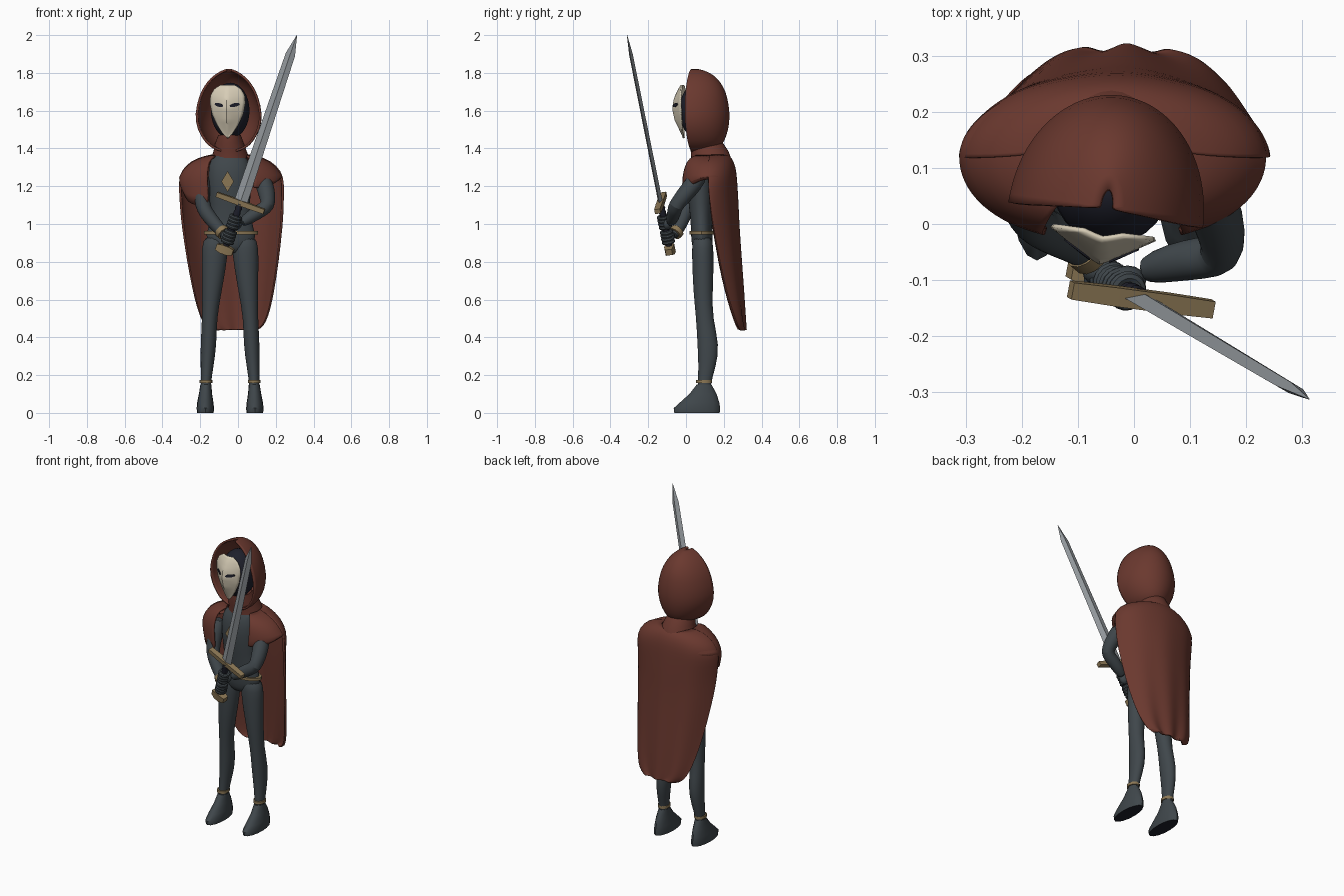
import bpy
from math import sin, cos, pi, radians
from mathutils import Vector as V, Matrix

if "Cube" in bpy.data.objects:
    bpy.data.objects.remove(bpy.data.objects["Cube"])


def material(name, r, g, b):
    m = bpy.data.materials.new(name)
    m.use_nodes = True
    m.diffuse_color = (r, g, b, 1)
    m.node_tree.nodes["Principled BSDF"].inputs["Base Color"].default_value = (r, g, b, 1)
    return m


RED = material("russet cloth", .145, .04, .028)
GREY = material("slate cloth", .05, .062, .07)
NAVY = material("dark navy", .013, .014, .024)
BONE = material("bone", .68, .61, .47)
GOLD = material("old gold", .26, .185, .09)
STEEL = material("steel", .31, .335, .355)


def finish(ob, mat, angle=40):
    ob.data.materials.append(mat)
    bpy.ops.object.select_all(action='DESELECT')
    ob.select_set(True)
    bpy.context.view_layer.objects.active = ob
    bpy.ops.object.shade_smooth_by_angle(angle=radians(angle))
    return ob


def skin(name, rows, mat, closed=True, thick=0, sub=0, angle=40):
    """Skin equal-length rows of points; closed rows get end caps."""
    n = len(rows[0])
    faces = []
    for i in range(len(rows) - 1):
        for j in range(n if closed else n - 1):
            k = (j + 1) % n
            faces.append((i * n + j, i * n + k, (i + 1) * n + k, (i + 1) * n + j))
    if closed:
        faces += [tuple(range(n))[::-1], tuple(range((len(rows) - 1) * n, len(rows) * n))]
    me = bpy.data.meshes.new(name)
    me.from_pydata([p for r in rows for p in r], [], faces)
    ob = bpy.data.objects.new(name, me)
    bpy.context.collection.objects.link(ob)
    bpy.context.view_layer.objects.active = ob
    ob.select_set(True)
    bpy.ops.object.mode_set(mode='EDIT')
    bpy.ops.mesh.select_all(action='SELECT')
    bpy.ops.mesh.normals_make_consistent(inside=False)
    bpy.ops.object.mode_set(mode='OBJECT')
    finish(ob, mat, angle)
    if sub:
        ob.modifiers.new("smooth", 'SUBSURF').levels = sub
        ob.modifiers["smooth"].render_levels = sub
    if thick:
        s = ob.modifiers.new("thickness", 'SOLIDIFY')
        s.thickness, s.offset = thick, 0
    return ob


def ring(c, ax, ay, n=16):
    return [V(c) + V(ax) * cos(2 * pi * i / n) + V(ay) * sin(2 * pi * i / n) for i in range(n)]


def stack(name, rings, mat, sub=1, n=16):
    """Horizontal ellipses given as x, y, z, rx, ry."""
    return skin(name, [ring((x, y, z), (a, 0, 0), (0, b, 0), n) for x, y, z, a, b in rings], mat, sub=sub)


def tube(name, pts, mat, sub=1, n=12):
    """Round limb through points given as x, y, z, radius."""
    rows = []
    for i, p in enumerate(pts):
        t = V(pts[min(i + 1, len(pts) - 1)][:3]) - V(pts[max(i - 1, 0)][:3])
        a = t.cross(V((.3, 1, .2))).normalized()
        rows.append(ring(p[:3], a * p[3], t.normalized().cross(a) * p[3], n))
    return skin(name, rows, mat, sub=sub)


def lerp(table, x):
    """Interpolate y in a list of (x, y) with falling x."""
    for (x0, y0), (x1, y1) in zip(table, table[1:]):
        if x >= x1:
            return y0 + (y1 - y0) * (x0 - x) / (x0 - x1)
    return table[-1][1]


# Body
MID = -.038
stack("torso", [(MID, .085, .84, .05, .035), (MID, .085, .88, .12, .055), (MID, .085, .94, .142, .06),
                (MID, .08, 1.03, .1, .056), (-.045, .075, 1.18, .115, .073), (-.045, .075, 1.28, .115, .072),
                (-.045, .08, 1.345, .105, .055), (-.045, .09, 1.375, .05, .045), (-.045, .09, 1.46, .045, .045)], GREY)
stack("belt", [(MID, .082, z, .143, .064) for z in (.945, .962)], GOLD, 0)
diamond = [V((-.055 + x, 0, 1.225 + z)) for x, z in ((0, .055), (.033, 0), (0, -.055), (-.033, 0))]
skin("chest_diamond", [[p + V((0, y, 0)) for p in diamond] for y in (-.004, .005)], GOLD)

# Legs and feet
for side, s in (("left", 1), ("right", -1)):
    def leg(rows):
        return [(-.042 + s * x, y, z, a, b) for x, y, z, a, b in rows]
    stack(side + "_leg", leg([(.075, .088, .94, .06, .05), (.08, .088, .88, .072, .058), (.085, .09, .78, .066, .058),
                              (.097, .09, .64, .053, .052), (.109, .097, .5, .039, .044), (.114, .12, .36, .044, .06),
                              (.122, .112, .24, .034, .046), (.128, .096, .16, .027, .035), (.128, .096, .1, .028, .037)]), GREY)
    stack(side + "_anklet", leg([(.128, .096, z, .034, .042) for z in (.158, .175)]), GOLD, 0)
    foot = stack(side + "_foot", leg([(.131, .058, 0, .044, .12), (.131, .058, .025, .046, .123), (.131, .072, .055, .043, .104),
                                      (.13, .09, .1, .035, .072), (.128, .096, .15, .029, .039)]), GREY, 0)
    foot.data.materials.append(NAVY)
    for f in foot.data.polygons:
        if f.normal.z < -.9:
            f.material_index = 1

# Arms
tube("left_arm", [(.115, .085, 1.28, .045), (.14, .04, 1.21, .05), (.158, -.02, 1.14, .046), (.158, -.055, 1.095, .042),
                  (.125, -.06, 1.075, .04), (.07, -.068, 1.04, .036), (.01, -.085, 1.0, .026)], GREY)
tube("right_arm", [(-.19, .09, 1.27, .045), (-.195, .05, 1.18, .048), (-.188, .015, 1.1, .042), (-.17, -.005, 1.06, .04),
                   (-.13, -.025, 1.01, .038), (-.09, -.045, .965, .033), (-.065, -.07, .935, .026)], GREY)
tube("right_bracelet", [(-.09, -.045, .965, .038), (-.075, -.06, .948, .036)], GOLD, 0)

# Sword
pommel, tip = V((-.07, -.085, .865)), V((.312, -.312, 2))
d = (tip - pommel).normalized()
g = V((.25, -.035, -.08))
g = (g - d * g.dot(d)).normalized()
n = d.cross(g)
length = (tip - pommel).length


def on_sword(s):
    return pommel + d * s


skin("blade", [ring(on_sword(s), g * w, n * t, 4) for s, w, t in
               ((.265, .036, .012), (length - .11, .026, .01), (length, .001, .001))], STEEL, angle=10)


def bar(name, c, half, depth, height, taper):
    rows = []
    for u in (-1, -.4, .4, 1):
        k = taper if abs(u) == 1 else 1
        rows.append([c + g * half * u + n * depth * k * a + d * height * k * b
                     for a, b in ((1, 1), (-1, 1), (-1, -1), (1, -1))])
    return skin(name, rows, GOLD, angle=20)


bar("crossguard", on_sword(.265), .135, .017, .014, .9)
bar("pommel", pommel, .047, .025, .023, .7)
tube("grip", [(*on_sword(.01 + i * .0125), .016 if i % 2 else .02) for i in range(21)], NAVY, 0)

# Hands wrapped around the grip
for side, s0, palm in (("right", .045, (-.058, -.085, .93)), ("left", .13, (-.012, -.1, 1.005))):
    bpy.ops.mesh.primitive_uv_sphere_add(segments=16, ring_count=10, location=palm)
    hand = bpy.context.object
    hand.name = side + "_hand"
    hand.scale = (.034, .026, .036)
    finish(hand, GREY)
    for i in range(4):
        bpy.ops.mesh.primitive_torus_add(major_segments=16, minor_segments=8, major_radius=.025, minor_radius=.011,
                                         location=on_sword(s0 + i * .018), rotation=d.to_track_quat('Z', 'Y').to_euler())
        finger = bpy.context.object
        finger.name = f"{side}_finger_{i + 1}"
        finish(finger, GREY)

# Head, mask and hood share a slight turn
turn = Matrix.Translation((-.05, .02, 0)) @ Matrix.Rotation(-.13, 4, 'Z')
bpy.ops.mesh.primitive_uv_sphere_add(segments=24, ring_count=16)
head = bpy.context.object
head.name = "head"
head.matrix_world = turn @ Matrix.Translation((.003, .045, 1.6)) @ Matrix.Diagonal((.103, .1, .148, 1))
finish(head, NAVY)

WIDTH = [(1.735, .035), (1.715, .07), (1.68, .09), (1.64, .093), (1.58, .081), (1.52, .052), (1.475, .022), (1.455, .003)]
RIDGE = [(1.735, -.045), (1.7, -.065), (1.66, -.082), (1.61, -.09), (1.55, -.077), (1.455, -.03)]


def mask_y(x, z):
    edge = -.035
    u = min(1, abs(x) / lerp(WIDTH, z))
    return edge + (lerp(RIDGE, z) - edge) * (1 - u ** 1.15)


rows = []
for i in range(25):
    z = 1.735 - .28 * i / 24
    w = lerp(WIDTH, z)
    rows.append([V((w * u / 6, mask_y(w * u / 6, z), z)) for u in range(-6, 7)])
skin("mask", rows, BONE, closed=False, thick=.008).matrix_world = turn
for side, s in (("left", 1), ("right", -1)):
    pts = []
    for i in range(12):
        a = 2 * pi * i / 12
        x, z = .042 + .025 * cos(a), 1.63 + .01 * sin(a) + .005 * cos(a)
        pts.append(V((s * x, mask_y(x, z), z)))
    skin(side + "_eye", [[p + V((0, y, 0)) for p in pts] for y in (-.008, -.001)], NAVY).matrix_world = turn

HOOD = [(1.815, .012, .035, .006), (1.803, .045, .09, .004), (1.77, .093, .142, 0), (1.725, .126, .176, -.003), (1.68, .15, .198, -.005),
        (1.58, .176, .215, -.005), (1.5, .161, .2, 0), (1.44, .125, .175, .005), (1.405, .09, .14, .01), (1.385, .03, .08, .015)]
skin("hood", [[V((w * cos(pi * i / 20), y + dep * sin(pi * i / 20), z)) for i in range(21)]
              for z, w, dep, y in HOOD], RED, closed=False, thick=.012, sub=1).matrix_world = turn
stack("collar", [(-.045, .09, 1.47, .06, .075), (-.045, .105, 1.43, .075, .09),
                 (-.042, .125, 1.385, .088, .1), (-.04, .133, 1.35, .1, .105)], RED, 0, 32)

# Shoulder mantle, open at the front, one flap hanging lower; its back tucks under the cape
MANTLE = [(.1, .1, 1.36, 50), (.17, .12, 1.345, 36), (.235, .135, 1.305, 27), (.268, .143, 1.25, 24), (.27, .145, 1.2, 23), (.255, .14, 1.1, 23)]
rows = []
for ax, ay, z, gap in MANTLE:
    row = []
    for i in range(41):
        a = radians(-90 + gap + (360 - 2 * gap) * i / 40)
        c, y = cos(a), sin(a)
        x = abs(c) ** .85 * (1 if c > 0 else -1)
        hem = 1.19 + .05 * c ** 4 if c > 0 else 1.1 + .1 * c ** 10
        if y > 0:
            hem, y = 1.2 + .04 * abs(c), y * (.85 if z < 1.22 else .96)
        row.append(V((MID + ax * x, .118 + ay * y, z if z > 1.22 else max(z, hem + (.015 if z > 1.15 else 0)))))
    rows.append(row)
skin("mantle", rows, RED, closed=False, thick=.012, sub=1)

# Long back cape: height, half width, middle y, edge y, roundness of the section
CAPE = [(1.362, .1, .215, .13, 1), (1.347, .175, .238, .12, 1), (1.305, .24, .256, .118, 1), (1.25, .272, .263, .118, 1), (1.18, .272, .267, .12, .8),
        (1.08, .268, .272, .13, .4), (1.0, .263, .274, .142, .2), (.8, .238, .287, .178, 0), (.65, .212, .297, .213, 0), (.55, .19, .303, .243, 0),
        (.48, .165, .307, .268, 0), (.45, .14, .309, .28, 0), (.44, .11, .31, .288, 0)]
rows = []
for z, w, mid, edge, k in CAPE:
    drop = (1.362 - z) / .92
    rows.append([V((MID + .018 * drop + w * u, edge + (mid - edge) * (1 - abs(u) ** (2.5 - .5 * k)) ** (1 - .5 * k)
                    + .007 * drop * sin(9 * u + 1), z)) for u in [sin(pi * i / 32) for i in range(-16, 17)]])
skin("cape", rows, RED, closed=False, thick=.012, sub=1)
